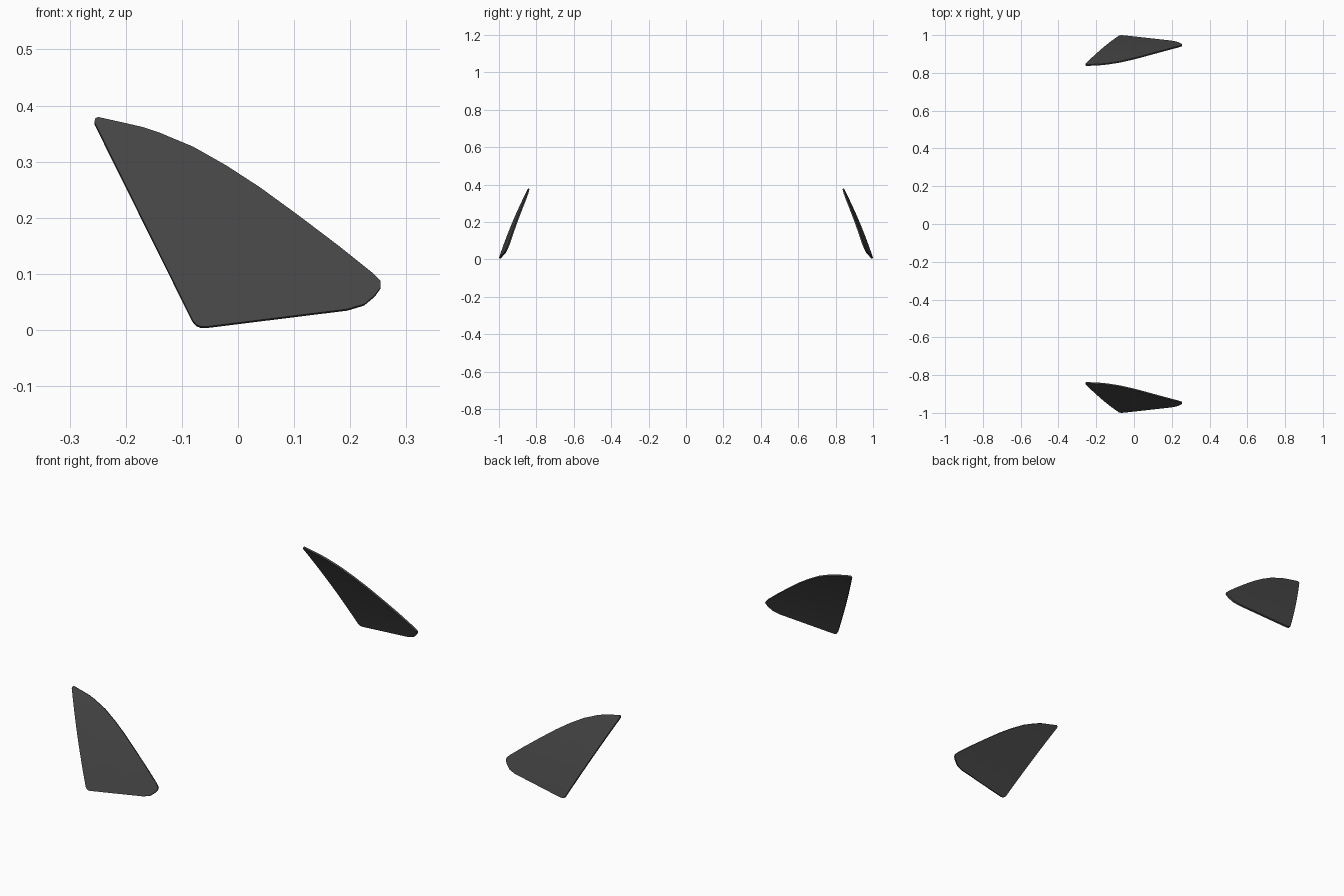
import bpy, bmesh

if "Cube" in bpy.data.objects:
    bpy.data.objects.remove(bpy.data.objects["Cube"])

# Pane outline as seen from the front (x, z)
OUTLINE = [(-0.256, 0.369), (-0.255, 0.375), (-0.25, 0.378), (-0.205, 0.368), (-0.17, 0.36),
           (-0.14, 0.35), (-0.08, 0.325), (-0.02, 0.291), (0.04, 0.252), (0.11, 0.201),
           (0.18, 0.148), (0.24, 0.10), (0.254, 0.086), (0.254, 0.075), (0.244, 0.061),
           (0.225, 0.045), (0.195, 0.036), (-0.055, 0.005), (-0.066, 0.005),
           (-0.074, 0.008), (-0.081, 0.016)]
HEIGHT = 0.378
THICK = 0.008


def pane_y(x, z):
    """Leaning, slightly bulged glass surface."""
    t = z / HEIGHT
    return -0.9935 + 0.065 * x + 0.449 * z - 0.034 * t * (1 - t)


# Flat pane cut into a grid so it can be curved
bm = bmesh.new()
bm.faces.new([bm.verts.new((x, 0, z)) for x, z in OUTLINE])
for axis, start, count in ((0, -0.2, 9), (2, 0.05, 7)):
    for i in range(count):
        co, no = [0, 0, 0], [0, 0, 0]
        co[axis], no[axis] = start + 0.0487 * i, 1
        bmesh.ops.bisect_plane(bm, geom=bm.verts[:] + bm.edges[:] + bm.faces[:],
                               dist=1e-5, plane_co=co, plane_no=no)
for v in bm.verts:
    v.co.y = pane_y(v.co.x, v.co.z)

# Thickness, centred on the curved surface
bm.normal_update()
for v in bm.verts:
    v.co += v.normal * THICK / 2
bm.normal_update()
normals = {v: v.normal.copy() for v in bm.verts}
front = bm.faces[:]
back = {v: bm.verts.new(v.co - n * THICK) for v, n in normals.items()}
rim = [e for e in bm.edges if e.is_boundary]
for f in front:
    bm.faces.new([back[v] for v in reversed(f.verts)])
for e in rim:
    a, b = e.verts
    bm.faces.new((a, b, back[b], back[a]))
bmesh.ops.recalc_face_normals(bm, faces=bm.faces[:])

mesh = bpy.data.meshes.new("side_window")
bm.to_mesh(mesh)
bm.free()
glass = bpy.data.materials.new("dark_glass")
glass.diffuse_color = (0.06, 0.06, 0.06, 1)
glass.use_nodes = True
glass.node_tree.nodes["Principled BSDF"].inputs["Base Color"].default_value = glass.diffuse_color
mesh.materials.append(glass)

window = bpy.data.objects.new("side_windows", mesh)
bpy.context.collection.objects.link(window)
bpy.context.view_layer.objects.active = window
window.select_set(True)
bpy.ops.object.shade_smooth_by_angle()

# Matching pane on the other side
mirror = window.modifiers.new("mirror", 'MIRROR')
mirror.use_axis = (False, True, False)
mirror.use_mirror_merge = False
